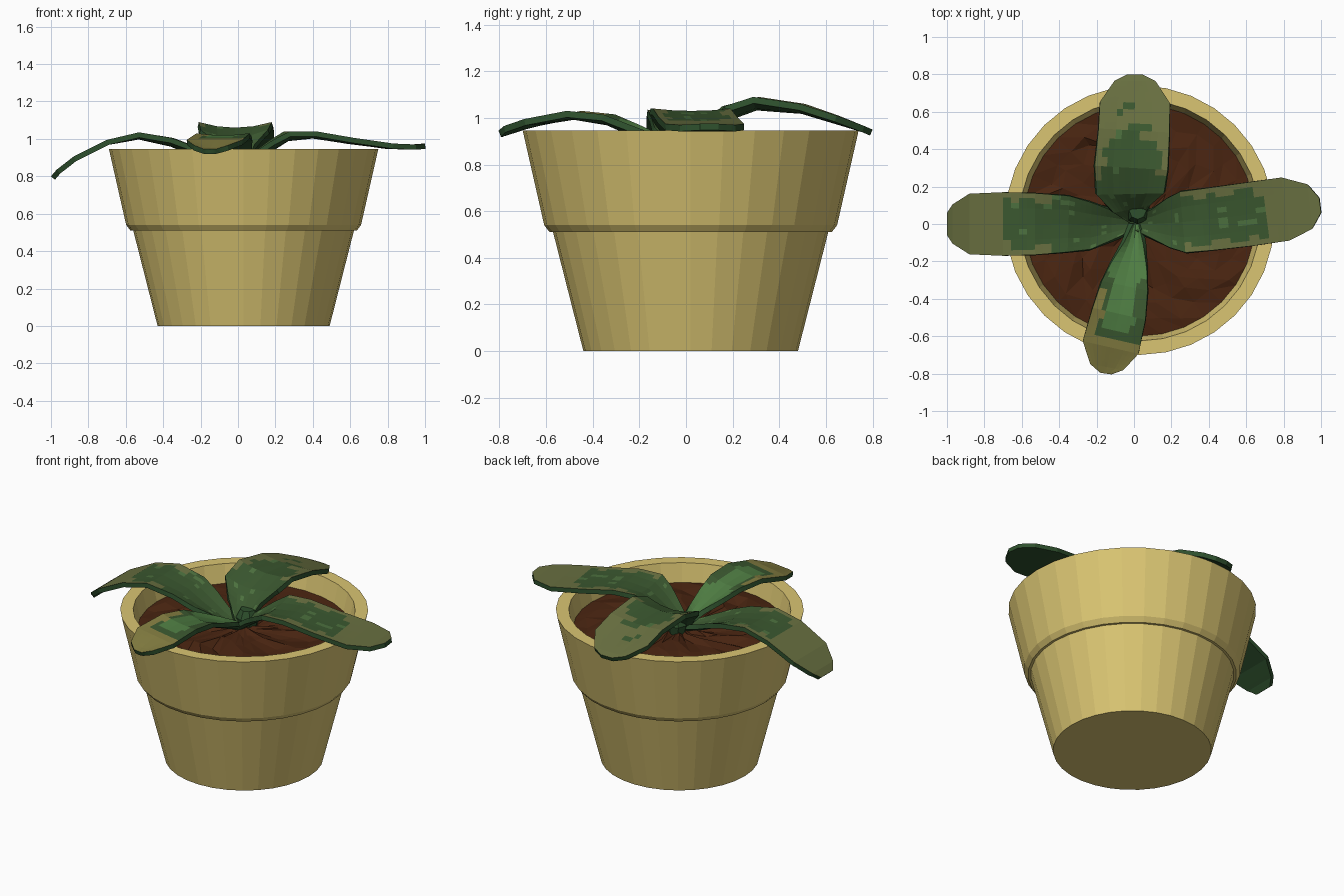
import bpy, bmesh, math, random
from mathutils import Vector

if "Cube" in bpy.data.objects:
    bpy.data.objects.remove(bpy.data.objects["Cube"])

random.seed(4)


def material(name, r, g, b):
    lin = [((c / 255 + 0.055) / 1.055) ** 2.4 for c in (r, g, b)]
    m = bpy.data.materials.new(name)
    m.diffuse_color = (*lin, 1)
    m.use_nodes = True
    m.node_tree.nodes["Principled BSDF"].inputs["Base Color"].default_value = m.diffuse_color
    return m


POT = material("pot_tan", 218, 197, 114)
SOIL = material("soil_brown", 74, 37, 17)
OLIVE = material("leaf_olive", 104, 111, 64)
DARK = material("leaf_dark_green", 58, 87, 47)
MID = material("leaf_mid_green", 76, 112, 62)
BRIGHT = material("leaf_bright_green", 78, 124, 66)
GOLD = material("leaf_golden_olive", 130, 124, 64)
UNDER = material("leaf_underside", 46, 80, 45)


def finish(name, bm, mats):
    me = bpy.data.meshes.new(name)
    bm.to_mesh(me)
    bm.free()
    for m in mats:
        me.materials.append(m)
    ob = bpy.data.objects.new(name, me)
    bpy.context.collection.objects.link(ob)
    return ob


CX, CY, SIDES = 0.03, 0.02, 32


def lathe(name, profile, mat, cx, cy, sides, caps=True):
    bm = bmesh.new()
    rings = []
    for r, z in profile:
        rings.append([bm.verts.new((cx + r * math.cos(2 * math.pi * i / sides),
                                    cy + r * math.sin(2 * math.pi * i / sides), z))
                      for i in range(sides)])
    for a, b in zip(rings, rings[1:]):
        for i in range(sides):
            j = (i + 1) % sides
            bm.faces.new((a[i], a[j], b[j], b[i]))
    if caps:
        bm.faces.new(rings[0][::-1])
        bm.faces.new(rings[-1])
    bmesh.ops.recalc_face_normals(bm, faces=bm.faces)
    return finish(name, bm, [mat])


# Pot with a stepped collar and hollow inside
lathe("pot", [(0.46, 0), (0.59, 0.51), (0.605, 0.51), (0.628, 0.54), (0.72, 0.945),
              (0.645, 0.945), (0.61, 0.79)], POT, CX, CY, SIDES)

# Lumpy soil disc
bm = bmesh.new()
rings = []
for k, r in enumerate((0.1, 0.22, 0.34, 0.45, 0.54, 0.625)):
    n = SIDES
    edge = k == 5
    ring = []
    for i in range(n):
        a = 2 * math.pi * i / n
        rr = r if edge else r + random.uniform(-0.035, 0.035)
        z = 0.83 + (0 if edge else random.uniform(-0.014, 0.018))
        ring.append(bm.verts.new((CX + rr * math.cos(a), CY + rr * math.sin(a), z)))
    rings.append(ring)
mid = bm.verts.new((CX, CY, 0.84))
for i in range(SIDES):
    j = (i + 1) % SIDES
    bm.faces.new((mid, rings[0][i], rings[0][j]))
    for a, b in zip(rings, rings[1:]):
        bm.faces.new((a[i], b[i], b[j]))
        bm.faces.new((a[i], b[j], a[j]))
finish("soil", bm, [SOIL])

# Short stem where the leaves meet
lathe("stem", [(0.055, 0.82), (0.07, 0.88), (0.045, 0.93)], UNDER, 0.02, 0.07, 8)


def leaf(name, rows, mats, rule):
    """rows: (x, y, z, half width, edge lift) from base to tip."""
    ALONG, ACROSS = 4, 12
    grid = []
    for k, (x, y, z, w, lift) in enumerate(rows):
        a, b = rows[max(k - 1, 0)], rows[min(k + 1, len(rows) - 1)]
        d = Vector((b[0] - a[0], b[1] - a[1], 0)).normalized()
        side = Vector((-d.y, d.x, 0))
        coarse = [Vector((x, y, z + lift * v * v)) + side * (w * v) for v in (-1, -0.5, 0, 0.5, 1)]
        line = []
        for i in range(ACROSS + 1):
            t = i * 4 / ACROSS
            c = min(int(t), 3)
            line.append(coarse[c].lerp(coarse[c + 1], t - c))
        grid.append(line)
    fine = []
    for a, b in zip(grid, grid[1:]):
        for s in range(ALONG):
            fine.append([p.lerp(q, s / ALONG) for p, q in zip(a, b)])
    fine.append(grid[-1])
    bm = bmesh.new()
    vs = [[bm.verts.new(p) for p in line] for line in fine]
    total = len(vs) - 1
    for k in range(total):
        for i in range(ACROSS):
            f = bm.faces.new((vs[k][i], vs[k + 1][i], vs[k + 1][i + 1], vs[k][i + 1]))
            f.normal_update()
            if f.normal.z < 0:
                f.normal_flip()
            c = f.calc_center_median()
            reach = math.hypot(c.x, c.y)
            f.material_index = rule(reach, (i + 0.5) / ACROSS * 2 - 1)
    ob = finish(name, bm, mats + [UNDER])
    s = ob.modifiers.new("thickness", "SOLIDIFY")
    s.thickness = 0.028
    s.offset = -1
    s.material_offset = s.material_offset_rim = len(mats)


def dark_patch(limit, start):
    # Dark centre with a wavy border, olive margin and tip, a few paler flecks
    def rule(reach, v):
        wave = 0.06 * math.sin(reach * 23) + 0.05 * math.sin(reach * 41 + 3 * v)
        if reach > limit + wave - 0.12 * abs(v):
            return 0
        if reach > start and abs(v) > 0.74 + wave:
            return 0
        return 2 if random.random() < 0.04 else 1
    return rule


def bright_patch(reach, v):
    # Bright middle, dark border, golden tip and left margin
    wave = 0.04 * math.sin(reach * 27)
    if reach > 0.66 + wave or (reach > 0.38 and v < -0.62 + wave):
        return 0
    if reach > 0.58 + wave or (reach > 0.3 and abs(v) > 0.55 + wave):
        return 1
    return 2


plain = [OLIVE, DARK, MID]
leaf("left_leaf", [(0.0, 0.0, 0.84, 0.03, 0.02), (-0.12, -0.005, 0.88, 0.08, 0.03),
                   (-0.23, -0.01, 0.93, 0.125, 0.03), (-0.35, 0, 0.985, 0.15, 0.02),
                   (-0.53, 0, 1.025, 0.165, 0.01), (-0.7, 0, 0.995, 0.17, 0),
                   (-0.88, 0, 0.905, 0.162, 0), (-0.97, 0, 0.835, 0.105, 0),
                   (-1.0, 0, 0.80, 0.06, 0)], plain, dark_patch(0.78, 0.45))
leaf("right_leaf", [(0.0, 0.0, 0.84, 0.03, 0.02), (0.1, 0.0, 0.91, 0.08, 0.03),
                    (0.18, 0.005, 0.965, 0.13, 0.03), (0.26, 0.01, 1.015, 0.163, 0.025),
                    (0.4, 0.025, 1.03, 0.167, 0.01), (0.6, 0.05, 1.0, 0.17, 0.005),
                    (0.81, 0.08, 0.975, 0.17, 0), (0.94, 0.093, 0.97, 0.12, 0),
                    (0.995, 0.1, 0.975, 0.04, 0)], plain, dark_patch(0.78, 0.3))
leaf("back_leaf", [(0.01, 0.02, 0.85, 0.04, 0.02), (-0.01, 0.08, 0.93, 0.1, 0.04),
                   (-0.02, 0.16, 1.01, 0.18, 0.04), (-0.015, 0.3, 1.06, 0.195, 0.03),
                   (0, 0.5, 1.045, 0.19, 0.015), (0.005, 0.65, 1.0, 0.187, 0.01),
                   (0.005, 0.765, 0.965, 0.11, 0), (0.005, 0.8, 0.95, 0.04, 0)],
     plain, dark_patch(0.56, 0.3))
leaf("front_leaf", [(0.01, 0.0, 0.85, 0.015, 0.02), (0.0, -0.1, 0.89, 0.05, 0.03),
                    (-0.025, -0.22, 0.945, 0.095, 0.025), (-0.05, -0.33, 0.995, 0.125, 0.02),
                    (-0.08, -0.48, 1.02, 0.145, 0.01), (-0.125, -0.66, 0.995, 0.153, 0.0),
                    (-0.145, -0.765, 0.955, 0.09, 0.01), (-0.15, -0.8, 0.945, 0.03, 0.0)],
     [GOLD, DARK, BRIGHT], bright_patch)
